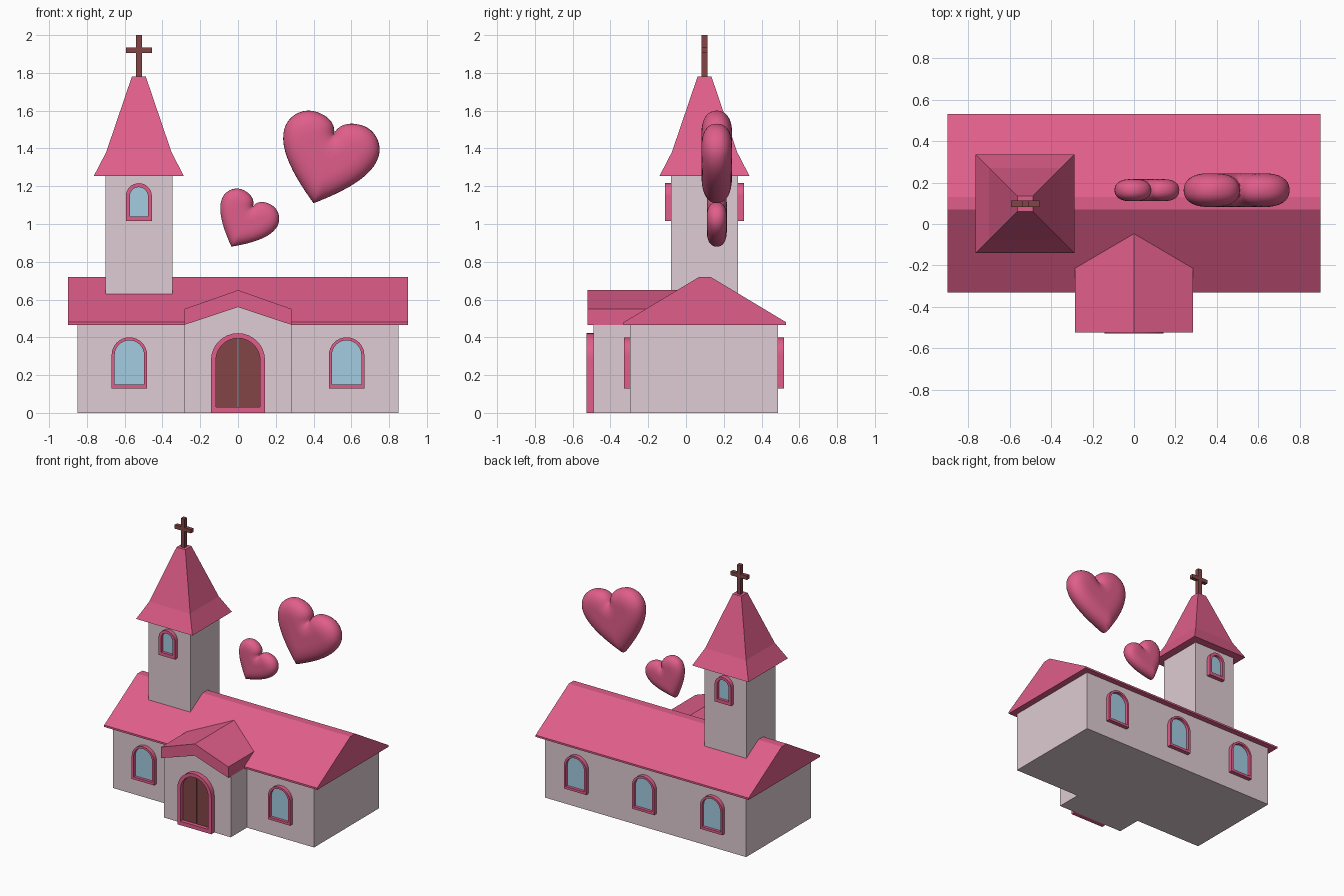
import bpy, bmesh, math
from mathutils import Vector
from mathutils.geometry import interpolate_bezier

if "Cube" in bpy.data.objects:
    bpy.data.objects.remove(bpy.data.objects["Cube"])


def material(name, r, g, b):
    lin = lambda c: ((c / 255 + 0.055) / 1.055) ** 2.4
    m = bpy.data.materials.new(name)
    m.diffuse_color = (lin(r), lin(g), lin(b), 1)
    m.use_nodes = True
    m.node_tree.nodes["Principled BSDF"].inputs["Base Color"].default_value = m.diffuse_color
    return m


PINK = material("rose_pink", 224, 94, 138)
WALL = material("pale_wall", 222, 204, 211)
GLASS = material("window_blue", 163, 204, 225)
BROWN = material("wood_brown", 131, 69, 70)


def make(name, verts, faces, mat, smooth=None):
    bm = bmesh.new()
    vs = [bm.verts.new(v) for v in verts]
    for f in faces:
        bm.faces.new([vs[i] for i in f])
    bmesh.ops.recalc_face_normals(bm, faces=bm.faces)
    me = bpy.data.meshes.new(name)
    bm.to_mesh(me)
    bm.free()
    me.materials.append(mat)
    ob = bpy.data.objects.new(name, me)
    bpy.context.collection.objects.link(ob)
    if smooth:
        bpy.ops.object.select_all(action='DESELECT')
        ob.select_set(True)
        bpy.context.view_layer.objects.active = ob
        bpy.ops.object.shade_smooth_by_angle(angle=math.radians(smooth))
    return ob


def prism(name, pts, lo, hi, mat, axis='y', smooth=None):
    """Extrude a profile: (x, z) along y, or (y, z) along x."""
    place = (lambda p, t: (p[0], t, p[1])) if axis == 'y' else (lambda p, t: (t, p[0], p[1]))
    n = len(pts)
    verts = [place(p, t) for t in (lo, hi) for p in pts]
    faces = [list(range(n)), list(range(n, 2 * n))]
    faces += [(i, (i + 1) % n, n + (i + 1) % n, n + i) for i in range(n)]
    return make(name, verts, faces, mat, smooth)


def box(name, x0, x1, y0, y1, z0, z1, mat):
    return prism(name, [(x0, z0), (x1, z0), (x1, z1), (x0, z1)], y0, y1, mat)


def arch(cx, hw, z0, z1, seg=16):
    pts = [(cx - hw, z0), (cx + hw, z0)]
    for i in range(seg + 1):
        a = math.pi * i / seg
        pts.append((cx + hw * math.cos(a), z1 - hw + hw * math.sin(a)))
    return pts


def arch_frame(name, outer, inner, y0, y1):
    n = len(outer)
    verts = [(p[0], y, p[1]) for y in (y0, y1) for loop in (outer, inner) for p in loop]
    faces = []
    for i in range(n):
        j = (i + 1) % n
        for a, b in ((0, 1), (1, 3), (3, 2), (2, 0)):
            faces.append((a * n + i, a * n + j, b * n + j, b * n + i))
    make(name, verts, faces, PINK, 30)


def window(name, cx, wall, side, hw, z0, z1, t, tb):
    inner = arch(cx, hw - t, z0 + tb, z1 - t)
    arch_frame(name + "_frame", arch(cx, hw, z0, z1), inner, wall, wall + side * 0.031)
    prism(name + "_glass", inner, wall, wall + side * 0.009, GLASS)


# Main hall and its roof
box("hall_walls", -0.85, 0.85, -0.296, 0.488, 0, 0.47, WALL)
prism("hall_roof", [(-0.33, 0.466), (-0.33, 0.48), (0.07, 0.72), (0.13, 0.72),
                    (0.53, 0.48), (0.53, 0.466)], -0.9, 0.9, PINK, 'x')

# Entrance porch with a chevron roof
prism("porch_walls", [(-0.282, 0), (0.282, 0), (0.282, 0.467), (0, 0.561), (-0.282, 0.467)],
      -0.49, -0.296, WALL)
prism("porch_roof", [(-0.284, 0.466), (0, 0.56), (0.284, 0.466),
                     (0.284, 0.55), (0, 0.65), (-0.284, 0.55)], -0.522, 0.0, PINK)

# Door: arched frame and two leaves
door = arch(0, 0.117, 0.03, 0.395)
arch_frame("door_frame", arch(0, 0.143, 0, 0.422), door, -0.49, -0.527)
half = [p for p in door if p[0] > 0.001]
for side, label in ((1, "right"), (-1, "left")):
    leaf = [(0.002, 0.03)] + half + [(0.002, 0.395)]
    prism("door_leaf_" + label, [(side * x, z) for x, z in leaf], -0.49, -0.499, BROWN)

# Hall windows
for x in (-0.575, 0.575):
    window("front_window", x, -0.296, -1, 0.094, 0.13, 0.40, 0.016, 0.019)
for x in (-0.575, 0, 0.575):
    window("back_window", x, 0.488, 1, 0.094, 0.13, 0.40, 0.016, 0.019)

# Tower with windows, flared spire and cross
TX, TY = -0.525, 0.098
box("tower_walls", TX - 0.177, TX + 0.177, TY - 0.177, TY + 0.177, 0.55, 1.26, WALL)
for side in (-1, 1):
    window("tower_window", TX, TY + side * 0.177, side, 0.069, 1.015, 1.216, 0.021, 0.025)

levels = [(0.238, 1.255), (0.173, 1.38), (0.037, 1.78)]
verts = [(TX + sx * h, TY + sy * h, z) for h, z in levels
         for sx, sy in ((-1, -1), (1, -1), (1, 1), (-1, 1))]
faces = [(0, 1, 2, 3), (8, 9, 10, 11)]
faces += [(k + i, k + (i + 1) % 4, k + 4 + (i + 1) % 4, k + 4 + i)
          for k in (0, 4) for i in range(4)]
make("spire", verts, faces, PINK)

box("cross_post", TX - 0.016, TX + 0.016, TY - 0.016, TY + 0.016, 1.77, 2.0, BROWN)
box("cross_bar", TX - 0.069, TX + 0.069, TY - 0.015, TY + 0.015, 1.905, 1.934, BROWN)


# Floating hearts: outline shrunk in rings, thickness grows with distance from the rim
def heart(name, tip, scale, half_depth, tilt):
    curves = [((0, 0), (0.13, 0.10), (0.26, 0.22), (0.26, 0.335)),
              ((0.26, 0.335), (0.26, 0.408), (0.2, 0.468), (0.127, 0.468)),
              ((0.127, 0.468), (0.06, 0.468), (0.01, 0.44), (0, 0.385))]
    right = []
    for a, b, c, d in curves:
        pts = interpolate_bezier(*[Vector((p[0], p[1], 0)) for p in (a, b, c, d)], 13)
        right += pts[:-1]
    right.append(Vector((0, 0.385, 0)))
    rim = right + [Vector((-p.x, p.y, 0)) for p in reversed(right[1:-1])]
    n, rings, centre = len(rim), 12, Vector((0, 0.24, 0))

    def rim_distance(p):
        best = 9
        for i in range(n):
            a, d = rim[i], rim[(i + 1) % n] - rim[i]
            t = max(0, min(1, (p - a).dot(d) / d.length_squared))
            best = min(best, (p - a - d * t).length)
        return best

    def depth(p):
        u = 1 - min(rim_distance(p) / 0.12, 1)
        return half_depth * (1 - u ** 2.3) ** (1 / 2.3)

    verts = [(p.x * scale, 0, p.y * scale) for p in rim]
    faces = []
    for side in (-1, 1):
        prev = 0
        for k in range(1, rings):
            s = 1 - (k / rings) ** 2
            start = len(verts)
            for p in rim:
                q = centre + (p - centre) * s
                verts.append((q.x * scale, side * depth(q), q.y * scale))
            faces += [(prev + i, prev + (i + 1) % n, start + (i + 1) % n, start + i)
                      for i in range(n)]
            prev = start
        verts.append((0, side * half_depth, centre.y * scale))
        faces += [(prev + i, prev + (i + 1) % n, len(verts) - 1) for i in range(n)]
    ob = make(name, verts, faces, PINK, 60)
    ob.location = tip
    ob.rotation_euler.y = math.radians(tilt)


heart("large_heart", (0.40, 0.163, 1.11), 1.0, 0.081, 16.5)
heart("small_heart", (-0.035, 0.163, 0.88), 0.63, 0.053, 28)
